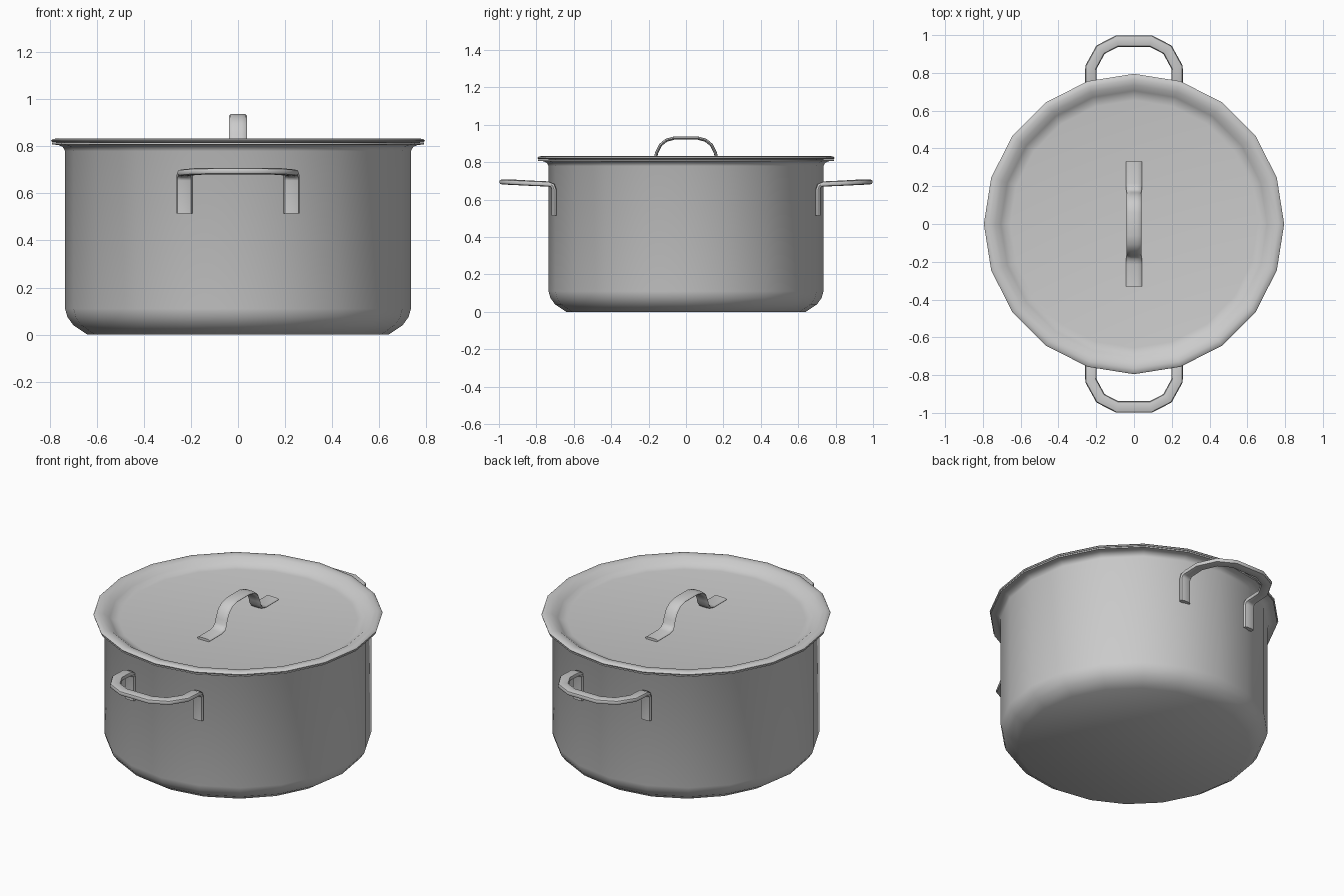
import bpy, bmesh, math
from mathutils import Vector

if "Cube" in bpy.data.objects:
    bpy.data.objects.remove(bpy.data.objects["Cube"])

SIDES = 20


def finish(name, bm, angle=40):
    bmesh.ops.recalc_face_normals(bm, faces=bm.faces)
    mesh = bpy.data.meshes.new(name)
    bm.to_mesh(mesh)
    bm.free()
    obj = bpy.data.objects.new(name, mesh)
    bpy.context.collection.objects.link(obj)
    bpy.ops.object.select_all(action='DESELECT')
    obj.select_set(True)
    bpy.context.view_layer.objects.active = obj
    bpy.ops.object.shade_smooth_by_angle(angle=math.radians(angle))
    return obj


def lathe(name, profile):
    """Revolve (radius, z) rings around z; both open ends are capped."""
    bm = bmesh.new()
    rings = [[bm.verts.new((r * math.cos(i * math.tau / SIDES),
                            r * math.sin(i * math.tau / SIDES), z))
              for i in range(SIDES)] for r, z in profile]
    for a, b in zip(rings, rings[1:]):
        for i in range(SIDES):
            j = (i + 1) % SIDES
            bm.faces.new((a[i], a[j], b[j], b[i]))
    bm.faces.new(rings[0])
    bm.faces.new(rings[-1])
    return finish(name, bm)


def strap(name, path, normals, widths, thick):
    """Sweep a rounded flat bar along a path with a given normal per point."""
    bm = bmesh.new()
    section = [(-1, 0), (-.85, .75), (-.4, 1), (.4, 1), (.85, .75),
               (1, 0), (.85, -.75), (.4, -1), (-.4, -1), (-.85, -.75)]
    pts = [Vector(p) for p in path]
    rings = []
    for i, (p, n, w) in enumerate(zip(pts, normals, widths)):
        n = Vector(n).normalized()
        t = pts[min(i + 1, len(pts) - 1)] - pts[max(i - 1, 0)]
        side = n.cross(t).normalized()
        rings.append([bm.verts.new(p + side * (u * w / 2) + n * (v * thick / 2))
                      for u, v in section])
    k = len(section)
    for a, b in zip(rings, rings[1:]):
        for i in range(k):
            j = (i + 1) % k
            bm.faces.new((a[i], a[j], b[j], b[i]))
    bm.faces.new(rings[0])
    bm.faces.new(rings[-1])
    return finish(name, bm, 50)


# Pot body: rounded base, straight wall, flared lip, hollow inside
lathe("pot_body", [(.64, 0), (.70, .04), (.725, .075), (.735, .11), (.735, .78),
                   (.745, .798), (.765, .806), (.79, .808), (.79, .816),
                   (.74, .816), (.712, .78), (.712, .11), (.63, .025)])

# Lid: raised rolled rim around a recessed disc
lathe("lid", [(.67, .775), (.70, .785), (.73, .816), (.79, .818), (.795, .824),
              (.788, .831), (.765, .834), (.735, .828), (.705, .806),
              (.685, .793), (.655, .788)])

# Side handles: foot on the wall, bent outward into a loop, mirrored front/back
Y, YZ, Z = (0, 1, 0), (0, 1, 1), (0, 0, 1)
half = [(-.228, -.706, .515), (-.228, -.706, .655), (-.228, -.714, .676),
        (-.228, -.735, .684), (-.228, -.83, .688), (-.177, -.923, .693),
        (-.09, -.968, .695)]
path = half + [(-x, y, z) for x, y, z in reversed(half)]
nrm = [Y, Y, YZ, Z, Z, Z, Z]
# the end of the loop runs back down the second foot with the same normals
handle = strap("side_handles", path, nrm + nrm[::-1],
               [.068] * 3 + [.062] * 8 + [.068] * 3, .028)
mirror = handle.modifiers.new("Mirror", 'MIRROR')
mirror.use_axis = (False, True, False)

# Lid handle: flat feet and a strap arch along y
arch = [(-.33, .794), (-.215, .794), (-.18, .803), (-.164, .823), (-.157, .85),
        (-.137, .892), (-.105, .918), (-.06, .93)]
arch_n = [(0, 1), (0, 1), (-.5, 1), (-1, .5), (-1, .3), (-1, .75), (-.6, 1), (-.15, 1)]
path = [(0, y, z) for y, z in arch] + [(0, -y, z) for y, z in reversed(arch)]
nrm = [(0, y, z) for y, z in arch_n] + [(0, -y, z) for y, z in reversed(arch_n)]
w = [.084, .084, .082] + [.078] * 5
strap("lid_handle", path, nrm, w + w[::-1], .017)
